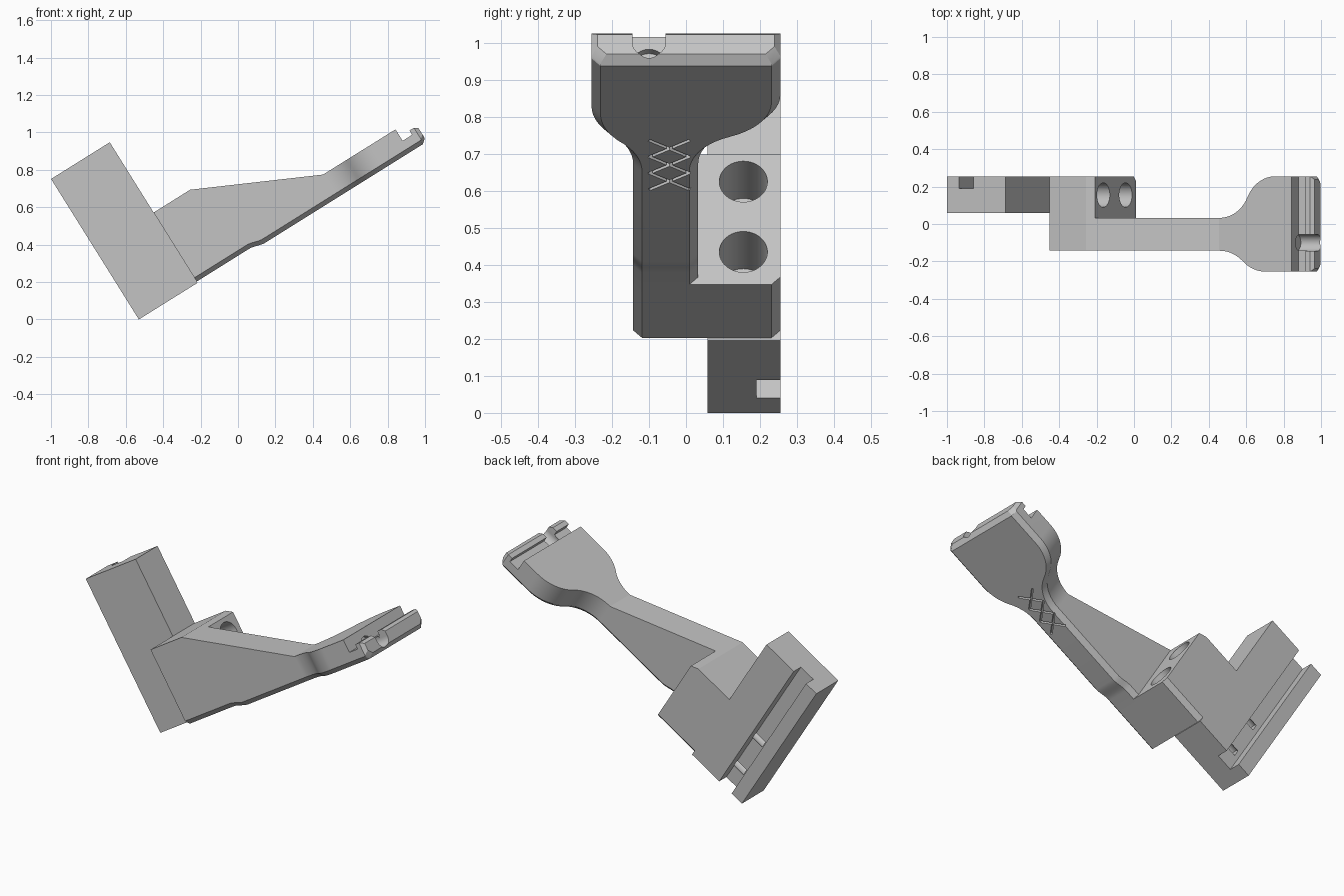
import bpy, bmesh
from math import sqrt, radians, atan2
from mathutils import Matrix, Vector

if "Cube" in bpy.data.objects:
    bpy.data.objects.remove(bpy.data.objects["Cube"])

grey = bpy.data.materials.new("plain_grey")
grey.use_nodes = True
grey.diffuse_color = (0.55, 0.55, 0.55, 1)
grey.node_tree.nodes["Principled BSDF"].inputs["Base Color"].default_value = (0.55, 0.55, 0.55, 1)

# Parts are built level (arm along x), then tilted together
TILT = Matrix.Translation((-0.53, 0, 0)) @ Matrix.Rotation(radians(-32), 4, "Y")
FRONT, INNER, BACK = -0.143, 0.033, 0.255
SLAB_W, SLAB_H, BLOCK_END, TIP = 0.37, 0.886, 0.642, 1.81
CHAMFER = 0.024


def make_object(name, bm):
    bmesh.ops.recalc_face_normals(bm, faces=bm.faces)
    mesh = bpy.data.meshes.new(name)
    bm.to_mesh(mesh)
    bm.free()
    mesh.materials.append(grey)
    obj = bpy.data.objects.new(name, mesh)
    bpy.context.collection.objects.link(obj)
    return obj


def loft(name, rings):
    bm = bmesh.new()
    loops = [[bm.verts.new(p) for p in ring] for ring in rings]
    n = len(loops[0])
    for a, b in zip(loops, loops[1:]):
        for i in range(n):
            j = (i + 1) % n
            bm.faces.new((a[i], a[j], b[j], b[i]))
    bm.faces.new(loops[0])
    bm.faces.new(loops[-1])
    return make_object(name, bm)


def box_cutter(lo, hi, turn=0.0):
    lo, hi = Vector(lo), Vector(hi)
    bm = bmesh.new()
    bmesh.ops.create_cube(bm, size=1, matrix=Matrix.Translation((lo + hi) / 2)
                          @ Matrix.Rotation(turn, 4, "Z") @ Matrix.Diagonal((*(hi - lo), 1)))
    return make_object("cutter", bm)


def rod_cutter(x0, x1, y, z, r):
    bm = bmesh.new()
    bmesh.ops.create_cone(bm, cap_ends=True, segments=48, radius1=r, radius2=r, depth=x1 - x0,
                          matrix=Matrix.Translation(((x0 + x1) / 2, y, z))
                          @ Matrix.Rotation(radians(90), 4, "Y"))
    return make_object("cutter", bm)


def cut(obj, cutter):
    cutter.hide_render = True
    mod = obj.modifiers.new("cut", "BOOLEAN")
    mod.operation, mod.solver, mod.object = "DIFFERENCE", "EXACT", cutter
    bpy.context.view_layer.objects.active = obj
    bpy.ops.object.modifier_apply(modifier=mod.name)
    bpy.data.objects.remove(cutter)


def along(points, u):
    for (a, p), (b, q) in zip(points, points[1:]):
        if u <= b:
            return p + (q - p) * max(0, u - a) / (b - a)
    return points[-1][1]


def s_curve(u, u0, u1, y0, y1):
    # two equal arcs joined halfway
    du, dy = (u1 - u0) / 2, (y1 - y0) / 2
    r = (du * du + dy * dy) / (2 * abs(dy))
    sign = 1 if dy > 0 else -1
    if u <= u0:
        return y0
    if u >= u1:
        return y1
    if u < u0 + du:
        return y0 + sign * (r - sqrt(r * r - (u - u0) ** 2))
    return y1 - sign * (r - sqrt(r * r - (u1 - u) ** 2))


TOP = [(0.37, 0.443), (0.6, 0.443), (1.246, 0.135), (1.725, 0.135), (1.74, 0.09), (1.79, 0.09), (TIP, 0.075)]


def underside(u):
    t = min(1, max(0, (u - 0.7) / 0.09))
    step = 0.008 - 0.018 * t * t * (3 - 2 * t)
    return step + max(0, u - 1.785) * 0.9


def section(u, y0, y1, ch0, ch1):
    b, t = underside(u), along(TOP, u)
    return [(u, y0 + ch0, b), (u, y1 - ch1, b), (u, y1, b + ch1),
            (u, y1, t), (u, y0, t), (u, y0, b + ch0)]


# Arm with a flared head
stations = {u for u, _ in TOP} | {1.785}
stations |= {0.7 + 0.09 * i / 8 for i in range(9)} | {1.25 + 0.35 * i / 28 for i in range(29)}
rings = []
for u in sorted(stations):
    corner = max(0, u - 1.79) * 0.8
    rings.append(section(u, s_curve(u, 1.25, 1.54, FRONT, -BACK) + corner,
                         s_curve(u, 1.25, 1.60, INNER, BACK) - corner, CHAMFER, CHAMFER))
arm = loft("arm", rings)

# Cross slot and round notch in the head
cut(arm, box_cutter((1.702, -0.4, 0.063), (1.762, 0.4, 0.3)))
cut(arm, rod_cutter(1.68, 1.95, -0.1, 0.05, 0.045))
cut(arm, box_cutter((1.755, -0.145, 0.05), (1.95, -0.055, 0.3)))

# Crossed grip grooves under the arm
for u in (1.197, 1.28, 1.363):
    for side in (-1, 1):
        half = sqrt(0.055 ** 2 + 0.043 ** 2)
        cut(arm, box_cutter((u - half, -0.05, -0.05), (u + half, -0.04, 0.004),
                            side * atan2(0.055, 0.043)))

# Bolt block beside the arm
block = loft("bolt_block", [section(u, 0.0, BACK, 0, CHAMFER) for u in (SLAB_W, 0.6, BLOCK_END)])

# Mounting slab with a lengthwise groove
outline = [(0, 0.058), (SLAB_W, 0.058), (SLAB_W, BACK), (0.168, BACK),
           (0.168, 0.19), (0.076, 0.19), (0.076, BACK), (0, BACK)]
slab = loft("mounting_slab", [[(x, y, z) for x, y in outline] for z in (0, SLAB_H)])

# Counterbored bolt holes
for z in (0.112, 0.336):
    cut(block, rod_cutter(BLOCK_END - 0.19, 0.8, 0.155, z, 0.065))
    cut(block, rod_cutter(0.3, 0.55, 0.155, z, 0.04))
    cut(slab, rod_cutter(0.1, 0.5, 0.155, z, 0.04))

for obj in (arm, block, slab):
    obj.matrix_world = TILT
    bpy.ops.object.select_all(action="DESELECT")
    obj.select_set(True)
    bpy.context.view_layer.objects.active = obj
    bpy.ops.object.shade_smooth_by_angle(angle=radians(20))
